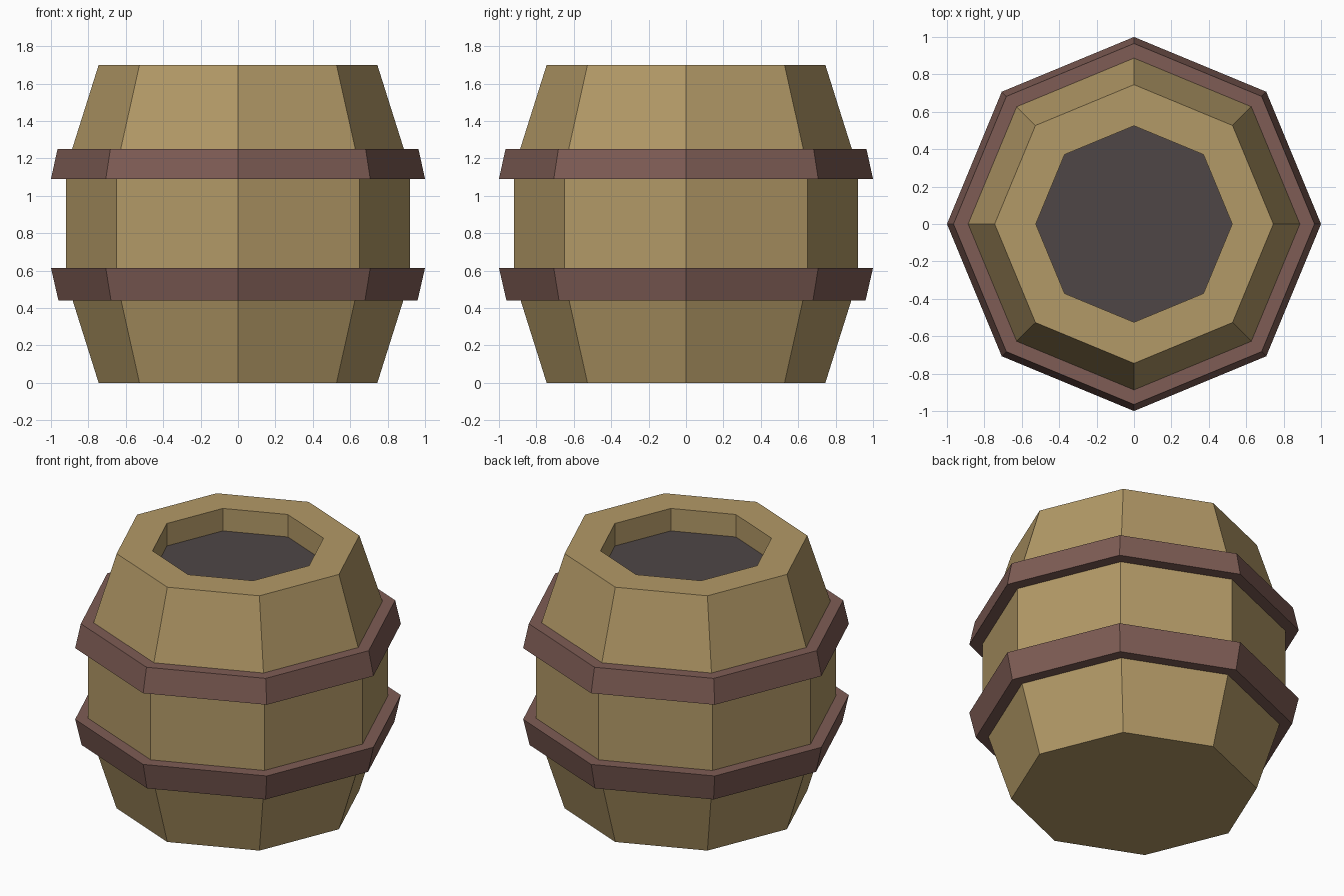
import bpy, bmesh
from math import cos, sin, tau

if "Cube" in bpy.data.objects:
    bpy.data.objects.remove(bpy.data.objects["Cube"])

SIDES = 8


def material(name, rgb):
    mat = bpy.data.materials.new(name)
    mat.diffuse_color = (*rgb, 1)
    mat.use_nodes = True
    mat.node_tree.nodes["Principled BSDF"].inputs["Base Color"].default_value = mat.diffuse_color
    return mat


def lathe(name, profile, mat, ring=False):
    """Spin an (r, z) profile into flat sides; ring closes the loop, otherwise both ends are capped."""
    bm = bmesh.new()
    loops = [[bm.verts.new((r * cos(tau * i / SIDES), r * sin(tau * i / SIDES), z))
              for i in range(SIDES)] for r, z in profile]
    pairs = list(zip(loops, loops[1:]))
    if ring:
        pairs.append((loops[-1], loops[0]))
    else:
        bm.faces.new(loops[0][::-1])
        bm.faces.new(loops[-1])
    for a, b in pairs:
        for i in range(SIDES):
            j = (i + 1) % SIDES
            bm.faces.new((a[i], a[j], b[j], b[i]))
    bmesh.ops.recalc_face_normals(bm, faces=bm.faces)
    mesh = bpy.data.meshes.new(name)
    bm.to_mesh(mesh)
    bm.free()
    mesh.materials.append(mat)
    obj = bpy.data.objects.new(name, mesh)
    bpy.context.collection.objects.link(obj)
    return obj


wood = material("wood", (0.45, 0.32, 0.135))
band = material("band", (0.21, 0.108, 0.09))
dark = material("dark_filling", (0.077, 0.062, 0.062))

# Barrel body with a recessed opening; the last loop is the recess floor
body = lathe("barrel_body", [(0.745, 0), (0.92, 0.555), (0.92, 1.145), (0.745, 1.7),
                             (0.525, 1.7), (0.525, 1.55)], wood)

# Dark floor of the opening: the upward cap inside the recess
body.data.materials.append(dark)
for face in body.data.polygons:
    if len(face.vertices) == SIDES and face.center.z > 1:
        face.material_index = 1

# Two hoops, each wider toward the middle of the barrel
lathe("lower_hoop", [(0.86, 0.44), (0.96, 0.44), (1.0, 0.615), (0.9, 0.615)], band, ring=True)
lathe("upper_hoop", [(0.9, 1.09), (1.0, 1.09), (0.965, 1.25), (0.86, 1.25)], band, ring=True)
